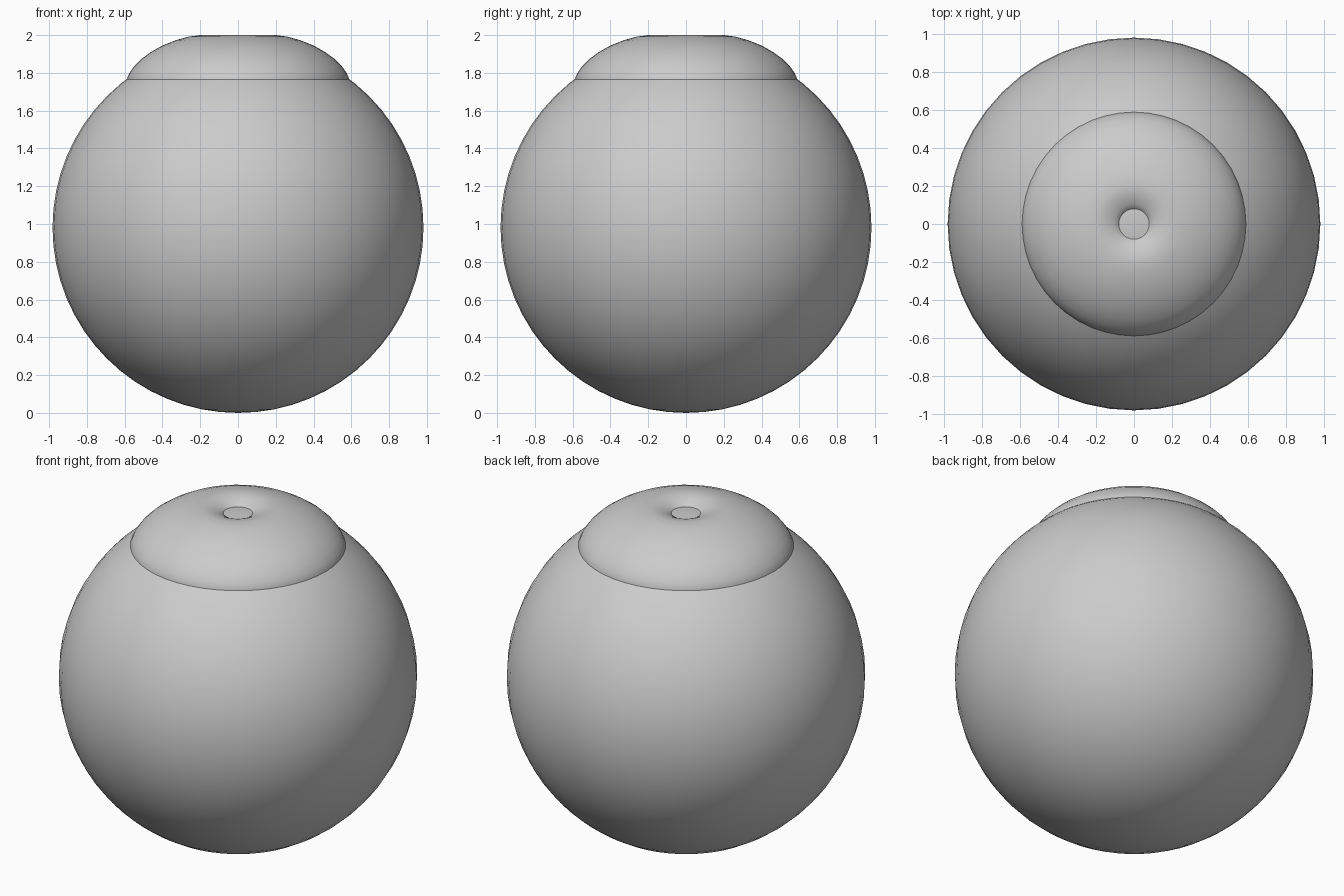
import bpy, bmesh, math

if "Cube" in bpy.data.objects:
    bpy.data.objects.remove(bpy.data.objects["Cube"])


def lathe(name, profile, segments):
    """Spin a closed (radius, z) profile around the z axis."""
    bm = bmesh.new()
    rings = []
    for i in range(segments):
        a = 2 * math.pi * i / segments
        rings.append([bm.verts.new((r * math.cos(a), r * math.sin(a), z))
                      for r, z in profile])
    n = len(profile)
    for i in range(segments):
        p, q = rings[i], rings[(i + 1) % segments]
        for j in range(n):
            k = (j + 1) % n
            bm.faces.new((p[j], q[j], q[k], p[k]))
    bmesh.ops.recalc_face_normals(bm, faces=bm.faces)
    mesh = bpy.data.meshes.new(name)
    bm.to_mesh(mesh)
    bm.free()
    obj = bpy.data.objects.new(name, mesh)
    bpy.context.collection.objects.link(obj)
    return obj


def smooth(obj, angle):
    bpy.ops.object.select_all(action='DESELECT')
    obj.select_set(True)
    bpy.context.view_layer.objects.active = obj
    bpy.ops.object.shade_smooth_by_angle(angle=math.radians(angle))


# Round body
bpy.ops.mesh.primitive_uv_sphere_add(segments=48, ring_count=32,
                                     radius=0.982, location=(0, 0, 0.982))
body = bpy.context.object
body.name = "round_body"
smooth(body, 40)

# Domed collar with a small central dimple, sunk into the body
collar_profile = [
    (0.07, 1.94), (0.08, 1.96), (0.105, 1.975), (0.135, 1.988), (0.165, 1.996),
    (0.20, 2.0), (0.26, 1.992), (0.33, 1.973), (0.40, 1.945), (0.46, 1.911),
    (0.51, 1.875), (0.55, 1.835), (0.575, 1.80), (0.59, 1.765), (0.59, 1.73),
    (0.40, 1.80), (0.12, 1.90),
]
collar = lathe("top_collar", collar_profile, 48)
smooth(collar, 40)
